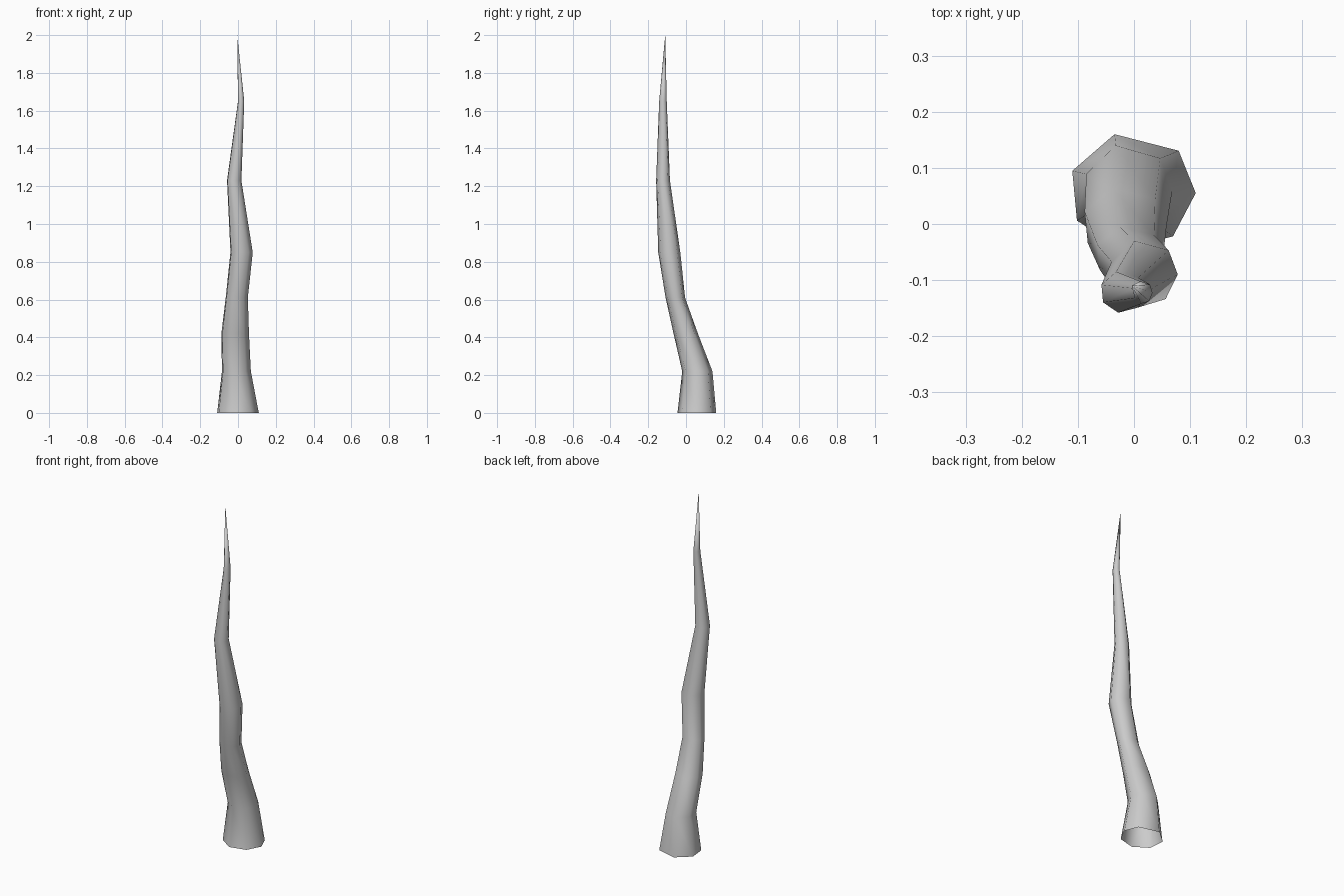
import bpy
import bmesh
from math import cos, sin, radians

cube = bpy.data.objects.get("Cube")
if cube:
    bpy.data.objects.remove(cube, do_unlink=True)

grey = bpy.data.materials.new("plain grey")
grey.use_nodes = True
colour = (0.6, 0.6, 0.6, 1)
grey.diffuse_color = colour
grey.node_tree.nodes["Principled BSDF"].inputs["Base Color"].default_value = colour

# Uneven seven-sided cross-section
angles = [160, 106, 43, -2, -50, -100, -150]
section = [(cos(radians(a)), sin(radians(a))) for a in angles]


def fit(values, low, high):
    """Stretch values so that they run from low to high."""
    a, b = min(values), max(values)
    return [low + (v - a) / (b - a) * (high - low) for v in values]


# Rings up the crooked stem: height, x range, y range
rings = [
    (0.00, -0.11, 0.11, -0.045, 0.16),
    (0.22, -0.085, 0.068, -0.02, 0.14),
    (0.42, -0.088, 0.058, -0.066, 0.063),
    (0.61, -0.065, 0.052, -0.108, -0.005),
    (0.85, -0.04, 0.078, -0.147, -0.03),
    (1.23, -0.058, 0.018, -0.158, -0.085),
    (1.65, 0.0, 0.033, -0.142, -0.102),
]

bm = bmesh.new()
loops = []
for z, x0, x1, y0, y1 in rings:
    xs = fit([p[0] for p in section], x0, x1)
    ys = fit([p[1] for p in section], y0, y1)
    loops.append([bm.verts.new((x, y, z)) for x, y in zip(xs, ys)])

# Sides, open at the base, closing to a pointed tip
count = len(angles)
for lower, upper in zip(loops, loops[1:]):
    for i in range(count):
        j = (i + 1) % count
        bm.faces.new((lower[i], lower[j], upper[j], upper[i]))
tip = bm.verts.new((-0.004, -0.11, 2.0))
for i in range(count):
    bm.faces.new((loops[-1][i], loops[-1][(i + 1) % count], tip))
bmesh.ops.recalc_face_normals(bm, faces=bm.faces)
for face in bm.faces:
    face.smooth = True

mesh = bpy.data.meshes.new("crooked_spike")
bm.to_mesh(mesh)
bm.free()
mesh.materials.append(grey)
spike = bpy.data.objects.new("crooked_spike", mesh)
bpy.context.collection.objects.link(spike)
